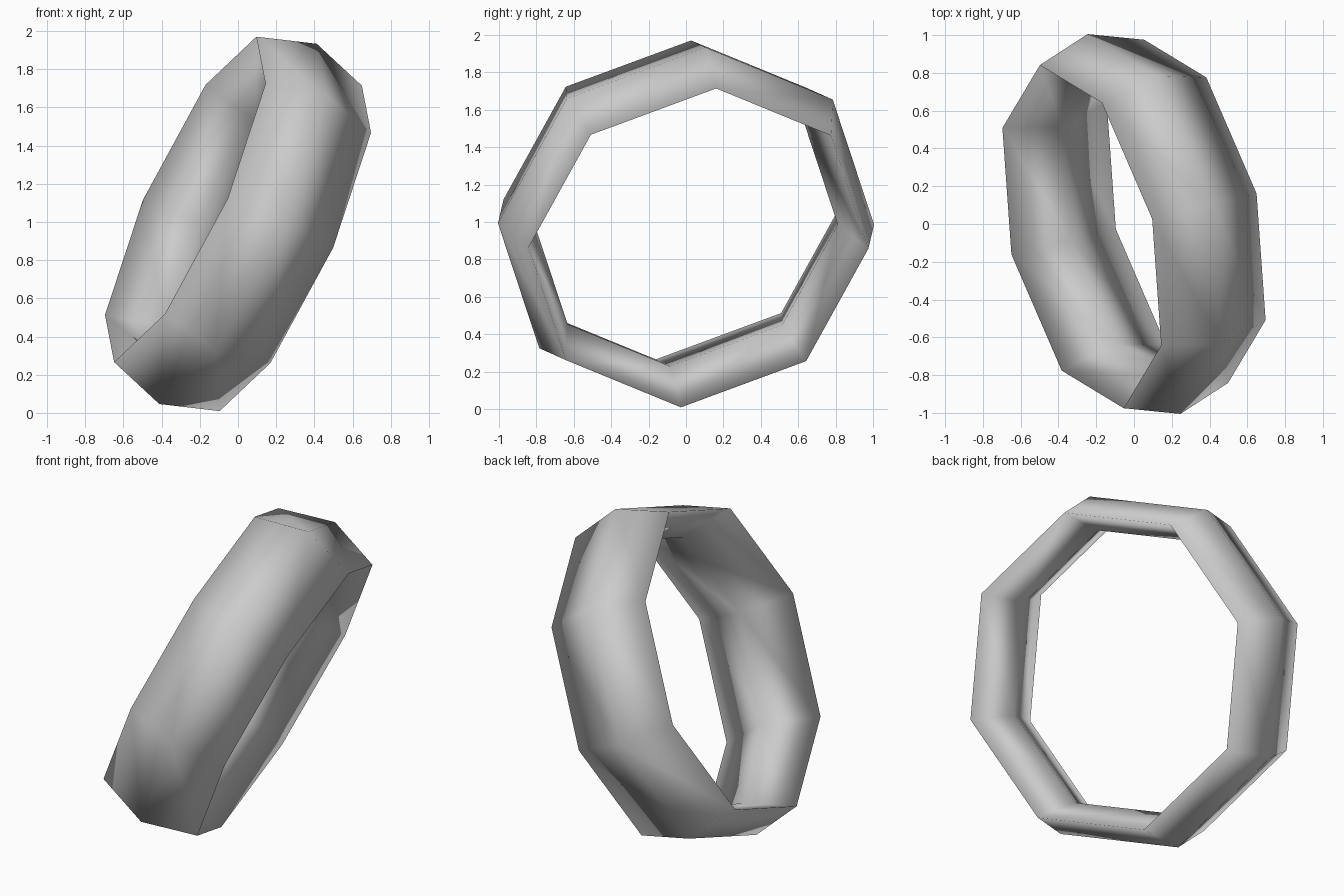
import bpy
from mathutils import Matrix, Vector

if "Cube" in bpy.data.objects:
    bpy.data.objects.remove(bpy.data.objects["Cube"])

# Ring axis and the direction of its first corner
axis = Vector((0.886, 0.215, -0.411)).normalized()
corner = Vector((0.439, -0.618, 0.652))
corner = (corner - axis * corner.dot(axis)).normalized()
side = axis.cross(corner)

# Eight-sided band with a wide diamond cross-section
bpy.ops.mesh.primitive_torus_add(major_segments=8, minor_segments=4,
                                 major_radius=0.935, minor_radius=0.1)
ring = bpy.context.object
ring.name = "ring_band"
rotation = Matrix((corner, side, axis)).transposed().to_4x4()
ring.data.transform(Matrix.Translation((0, 0, 0.99)) @ rotation
                    @ Matrix.Diagonal((1, 1, 3.12, 1)))
bpy.ops.object.shade_smooth()

# Plain grey finish
grey = bpy.data.materials.new("light_grey")
grey.diffuse_color = (0.6, 0.6, 0.6, 1)
grey.use_nodes = True
grey.node_tree.nodes["Principled BSDF"].inputs["Base Color"].default_value = grey.diffuse_color
ring.data.materials.append(grey)
